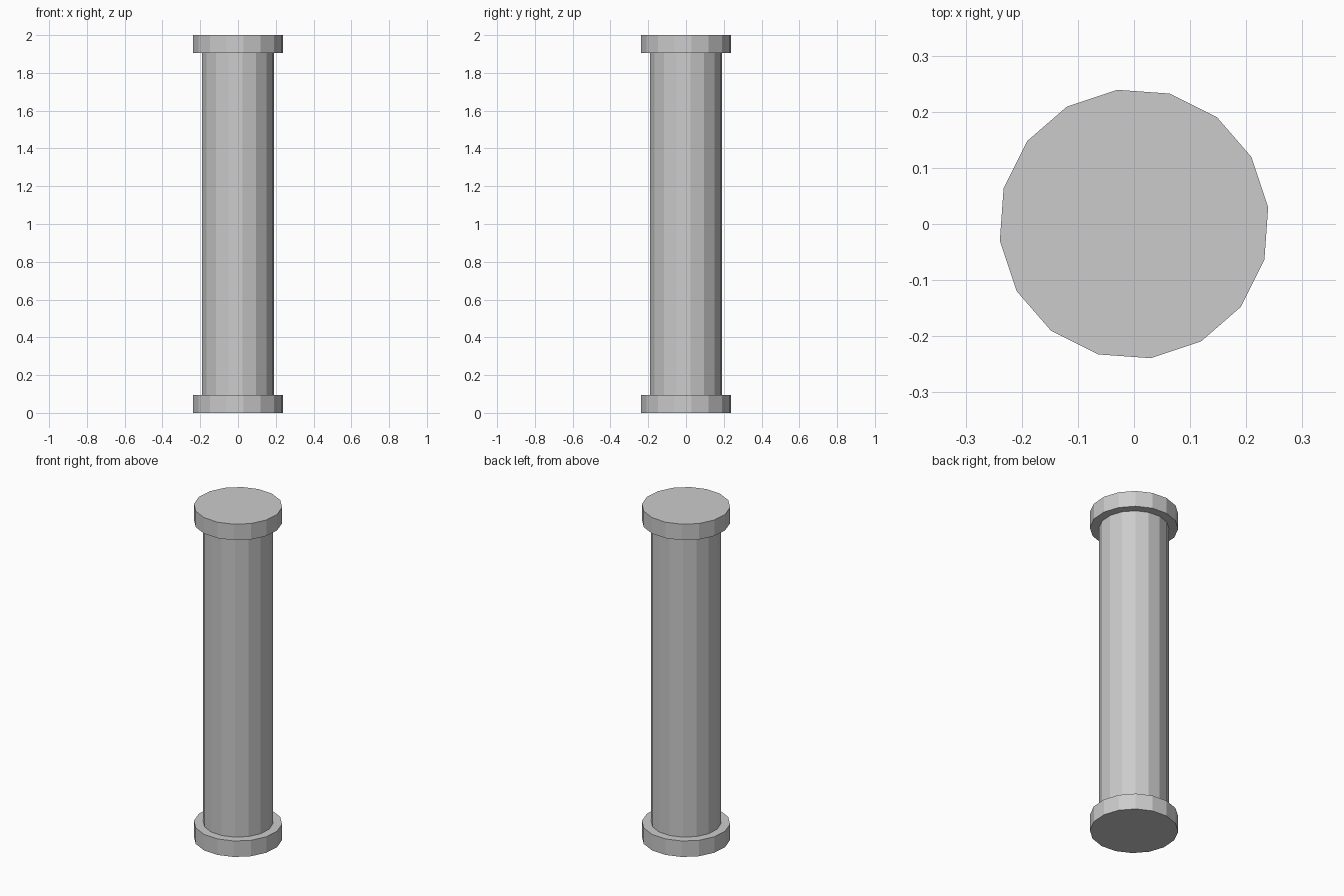
import bpy, math

if "Cube" in bpy.data.objects:
    bpy.data.objects.remove(bpy.data.objects["Cube"])

SIDES = 16
TURN = math.radians(7.2)  # slight twist of the polygon about z
CAP_H = 0.096


def drum(name, radius, z0, z1):
    bpy.ops.mesh.primitive_cylinder_add(
        vertices=SIDES, radius=radius, depth=z1 - z0,
        location=(0, 0, (z0 + z1) / 2), rotation=(0, 0, TURN))
    bpy.context.object.name = name


# Base disc, shaft and top disc
drum("base", 0.241, 0, CAP_H)
drum("shaft", 0.191, CAP_H, 2 - CAP_H)
drum("capital", 0.241, 2 - CAP_H, 2)
